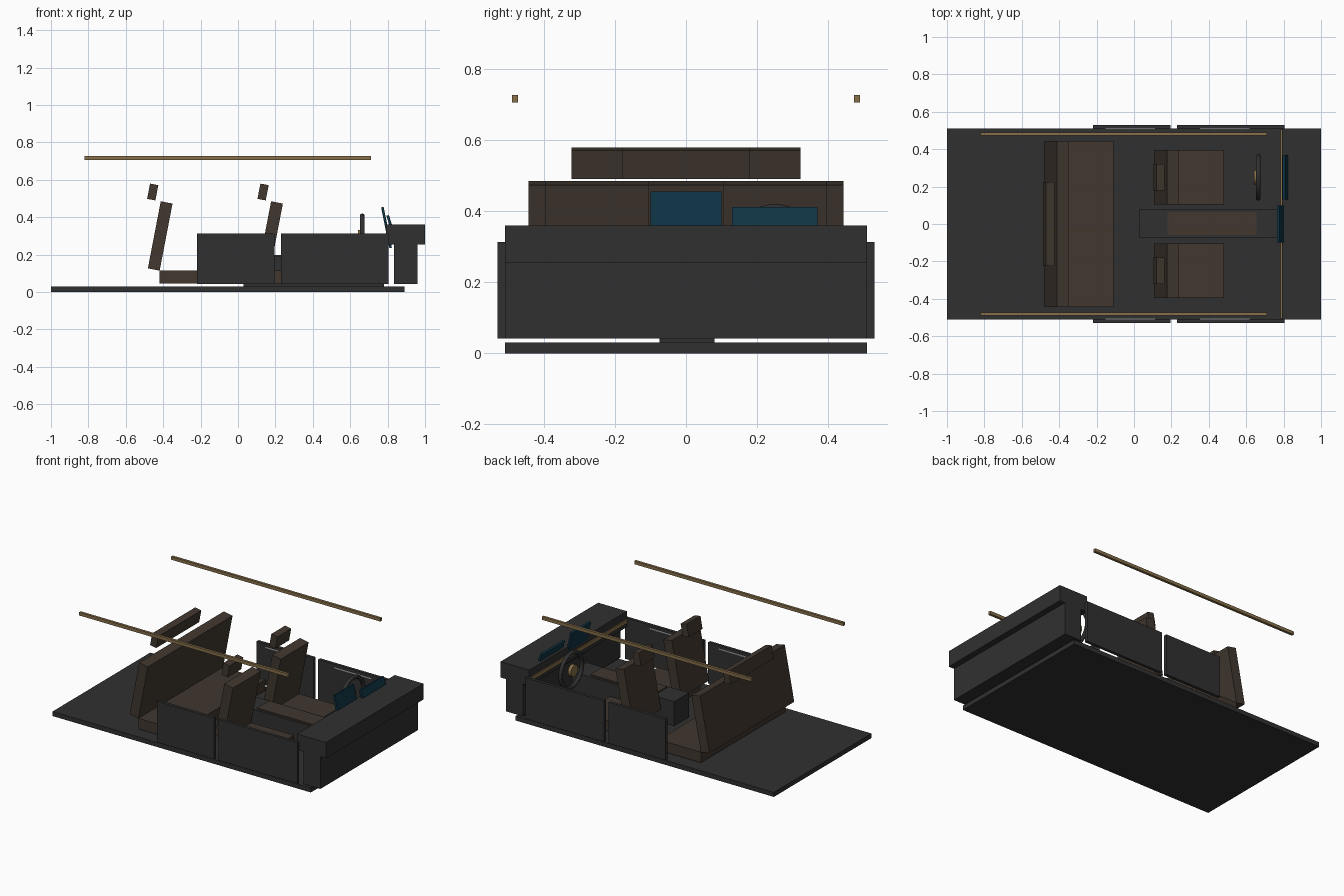
import bpy
from math import pi

cube = bpy.data.objects.get("Cube")
if cube:
    bpy.data.objects.remove(cube, do_unlink=True)


def material(name, r, g, b):
    m = bpy.data.materials.new(name)
    m.use_nodes = True
    m.diffuse_color = (r, g, b, 1)
    node = next(n for n in m.node_tree.nodes if n.type == 'BSDF_PRINCIPLED')
    node.inputs["Base Color"].default_value = (r, g, b, 1)
    node.inputs["Roughness"].default_value = 0.7
    return m


charcoal = material("charcoal", 0.03, 0.03, 0.03)
leather = material("brown_leather", 0.052, 0.038, 0.028)
wood = material("tan_wood", 0.24, 0.16, 0.068)
glass = material("blue_screen", 0.005, 0.034, 0.058)
metal = material("light_metal", 0.55, 0.55, 0.55)


def finish(name, mat):
    ob = bpy.context.object
    ob.name = name
    ob.data.materials.append(mat)
    return ob


def box(name, mat, center, size, tilt=0):
    """Box by centre and size, tilted about the y axis."""
    bpy.ops.mesh.primitive_cube_add(size=1, location=center, rotation=(0, tilt, 0))
    ob = finish(name, mat)
    ob.scale = size
    return ob


def span(name, mat, x, y, z):
    """Box by its extent on each axis."""
    ends = (x, y, z)
    return box(name, mat, [(a + b) / 2 for a, b in ends], [b - a for a, b in ends])


def rod(name, mat, center, radius, length, sides):
    """Cylinder lying along x."""
    bpy.ops.mesh.primitive_cylinder_add(vertices=sides, radius=radius, depth=length,
                                        location=center, rotation=(0, pi / 2, 0))
    ob = finish(name, mat)
    bpy.ops.object.shade_smooth_by_angle()
    return ob


def seat(name, x, y, half_width, head_half, cushion_end):
    """Cushion, tilted backrest and headrest; x is the cushion's rear edge."""
    lean = 0.19
    span(name + "_cushion", leather, (x, cushion_end),
         (y - half_width, y + half_width), (0.045, 0.115))
    box(name + "_backrest", leather, (x + 0.003, y, 0.3),
        (0.064, 2 * half_width, 0.365), lean)
    box(name + "_headrest", leather, (x - 0.037, y, 0.535),
        (0.045, 2 * head_half, 0.083), lean)


# Floor and dashboard
span("floor", charcoal, (-1, 0.89), (-0.51, 0.51), (0, 0.03))
span("dashboard_top", charcoal, (0.79, 1), (-0.51, 0.51), (0.255, 0.36))
span("dashboard_base", charcoal, (0.835, 0.96), (-0.51, 0.51), (0.042, 0.255))
span("dashboard_trim", wood, (0.783, 0.79), (-0.505, 0.505), (0.285, 0.31))

# Screens
box("centre_screen", glass, (0.794, 0, 0.345), (0.014, 0.2, 0.222), -0.2)
box("instrument_screen", glass, (0.815, 0.25, 0.362), (0.014, 0.24, 0.1), -0.3)

# Centre console with padded lid
span("console", charcoal, (0.03, 0.78), (-0.075, 0.08), (0.03, 0.19))
span("console_pad", leather, (0.18, 0.655), (-0.06, 0.065), (0.19, 0.198))

# Seats
seat("rear_bench", -0.419, 0, 0.443, 0.225, -0.11)
for side, y in (("left", 0.25), ("right", -0.25)):
    seat(side + "_front_seat", 0.171, y, 0.145, 0.072, 0.482)

# Doors, handles and roof rails on both sides
for side, s in (("left", 1), ("right", -1)):
    for end, x0, x1, h in (("front", 0.23, 0.805, 0.485), ("rear", -0.22, 0.195, -0.02)):
        box(f"{side}_{end}_door", charcoal, ((x0 + x1) / 2, s * 0.52, 0.178),
            (x1 - x0, 0.02, 0.272))
        rod(f"{side}_{end}_handle", metal, (h, s * 0.508, 0.29), 0.005, 0.27, 12)
    box(side + "_roof_rail", wood, (-0.055, s * 0.482, 0.717), (1.53, 0.017, 0.021))

# Steering wheel
bpy.ops.mesh.primitive_torus_add(major_segments=40, minor_segments=12, major_radius=0.112,
                                 minor_radius=0.013, location=(0.664, 0.25, 0.295),
                                 rotation=(0, pi / 2, 0))
finish("steering_rim", charcoal)
bpy.ops.object.shade_smooth_by_angle()
rod("steering_hub", wood, (0.652, 0.25, 0.295), 0.038, 0.022, 24)
